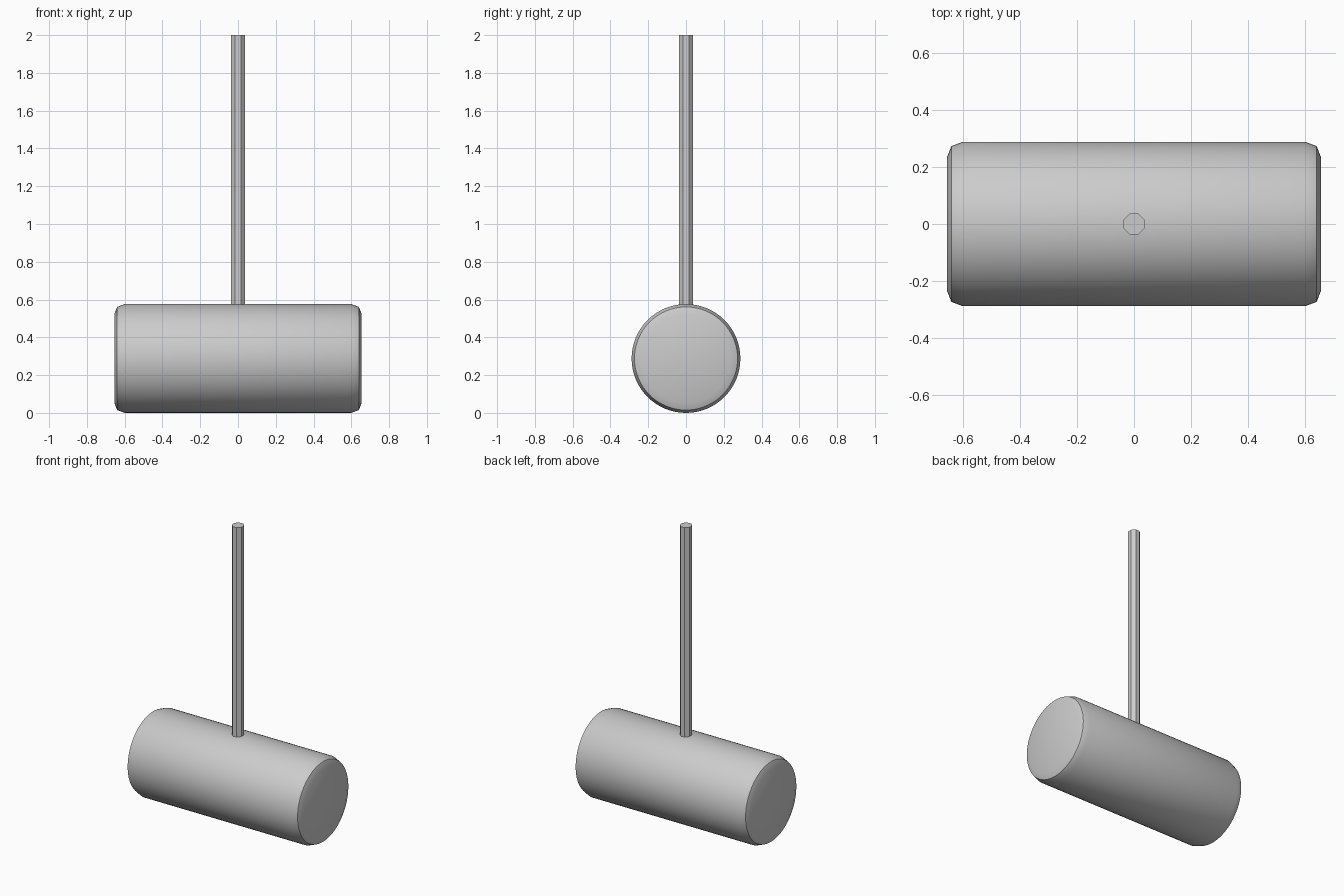
import bpy, bmesh, math

if "Cube" in bpy.data.objects:
    bpy.data.objects.remove(bpy.data.objects["Cube"])

def lathe(name, profile, sides, turn=0.0):
    """Closed solid of revolution about local z from (radius, height) rings."""
    bm = bmesh.new()
    rings = []
    for r, h in profile:
        rings.append([bm.verts.new((r * math.cos(turn + 2 * math.pi * i / sides),
                                    r * math.sin(turn + 2 * math.pi * i / sides), h))
                      for i in range(sides)])
    for a, b in zip(rings, rings[1:]):
        for i in range(sides):
            j = (i + 1) % sides
            bm.faces.new((a[i], a[j], b[j], b[i]))
    bm.faces.new(rings[0][::-1])
    bm.faces.new(rings[-1])
    bmesh.ops.recalc_face_normals(bm, faces=bm.faces)
    mesh = bpy.data.meshes.new(name)
    bm.to_mesh(mesh)
    bm.free()
    obj = bpy.data.objects.new(name, mesh)
    bpy.context.collection.objects.link(obj)
    return obj

# Mallet head: barrel lying along x, with rounded ends
half = [(0.288, 0.60), (0.273, 0.64), (0.235, 0.655)]
head = lathe("mallet_head", [(r, -h) for r, h in reversed(half)] + half, 64)
head.rotation_euler = (0, math.pi / 2, 0)
head.location = (0, 0, 0.288)
bpy.context.view_layer.objects.active = head
head.select_set(True)
bpy.ops.object.shade_smooth_by_angle(angle=math.radians(30))

# Handle: octagonal shaft set into the head
lathe("handle", [(0.039, 0.50), (0.039, 2.0)], 8, math.pi / 8)
